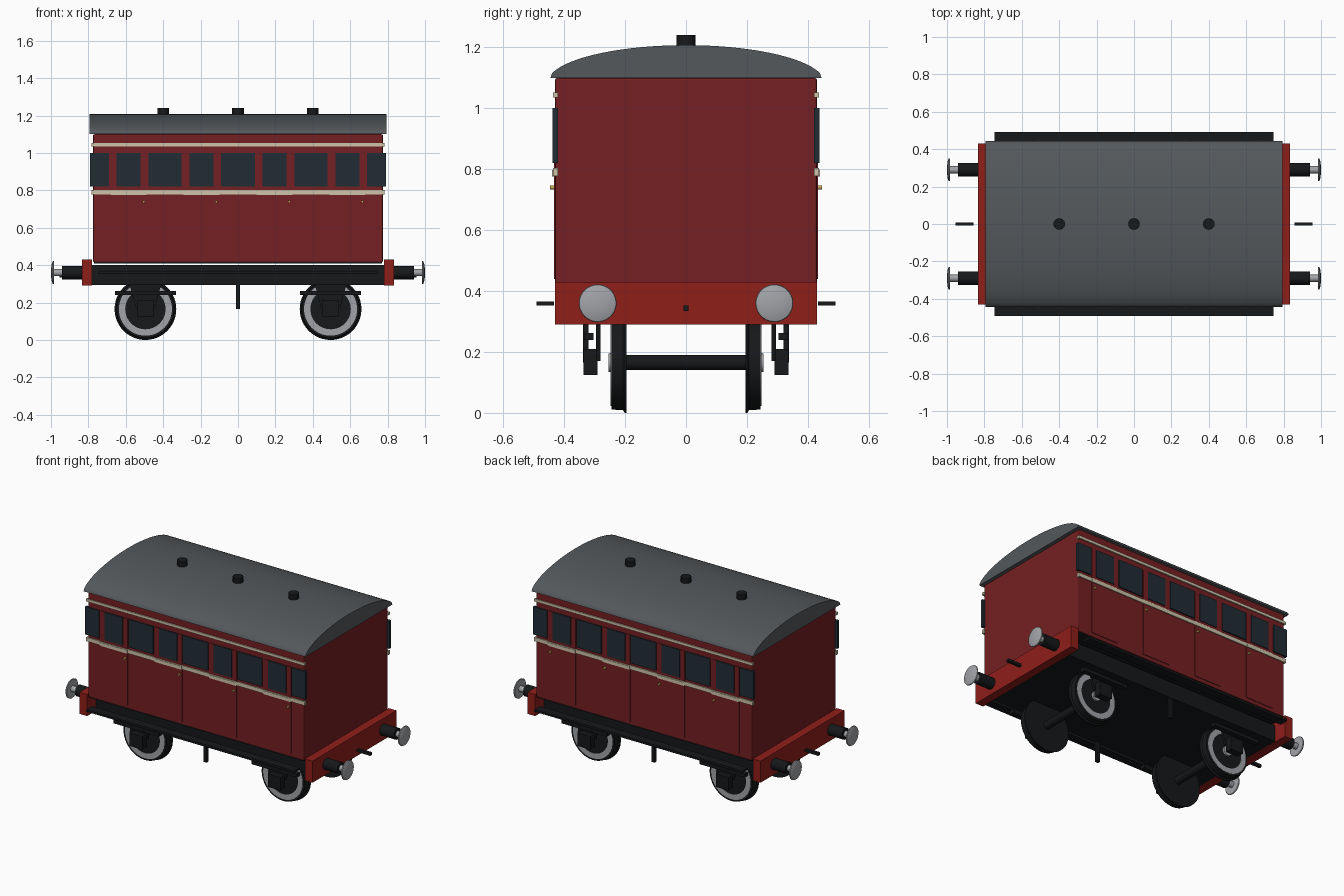
import bpy, bmesh, math

if "Cube" in bpy.data.objects:
    bpy.data.objects.remove(bpy.data.objects["Cube"])


def mat(name, r, g, b):
    m = bpy.data.materials.new(name)
    m.diffuse_color = (r, g, b, 1)
    m.use_nodes = True
    m.node_tree.nodes["Principled BSDF"].inputs["Base Color"].default_value = m.diffuse_color
    return m


RED = mat("maroon", 0.175, 0.014, 0.016)
BEAM = mat("bright_red", 0.28, 0.013, 0.01)
BLACK = mat("black", 0.008, 0.009, 0.01)
GLASS = mat("dark_glass", 0.015, 0.025, 0.035)
CREAM = mat("cream", 0.62, 0.55, 0.40)
ROOF = mat("roof_grey", 0.09, 0.098, 0.105)
STEEL = mat("steel", 0.36, 0.37, 0.39)
BRASS = mat("brass", 0.55, 0.38, 0.10)


def finish(name, bm, m, smooth=False):
    bmesh.ops.recalc_face_normals(bm, faces=bm.faces)
    me = bpy.data.meshes.new(name)
    bm.to_mesh(me)
    bm.free()
    ob = bpy.data.objects.new(name, me)
    bpy.context.collection.objects.link(ob)
    me.materials.append(m)
    if smooth:
        bpy.ops.object.select_all(action='DESELECT')
        ob.select_set(True)
        bpy.context.view_layer.objects.active = ob
        bpy.ops.object.shade_smooth_by_angle(angle=math.radians(35))
    return ob


def box(name, x, y, z, m, bevel=0):
    """Box from (min, max) ranges."""
    bm = bmesh.new()
    bmesh.ops.create_cube(bm, size=1)
    for v in bm.verts:
        for i, r in enumerate((x, y, z)):
            v.co[i] = (min(r), max(r))[v.co[i] > 0]
    if bevel:
        bmesh.ops.bevel(bm, geom=bm.edges[:], offset=bevel, segments=2,
                        affect='EDGES', profile=0.5)
    return finish(name, bm, m)


def extrude(name, pts, axis, lo, hi, m, smooth=False):
    """Extrude a closed 2D outline along x (points y,z) or y (points x,z)."""
    bm = bmesh.new()
    def place(p, d):
        return (d, p[0], p[1]) if axis == 'x' else (p[0], d, p[1])
    f = bm.faces.new([bm.verts.new(place(p, lo)) for p in pts])
    new = bmesh.ops.extrude_face_region(bm, geom=[f], use_keep_orig=True)['geom']
    for v in new:
        if isinstance(v, bmesh.types.BMVert):
            v.co['xyz'.index(axis)] = hi
    return finish(name, bm, m, smooth)


def lathe(name, prof, axis, centre, m, closed=False, sign=1, n=40):
    """Revolve (radius, distance) points around an axis through centre."""
    bm = bmesh.new()
    rings = []
    for r, d in prof:
        ring = []
        for k in range(n):
            a = 2 * math.pi * k / n
            c, s, d2 = r * math.cos(a), r * math.sin(a), d * sign
            o = {'x': (d2, c, s), 'y': (c, d2, s), 'z': (c, s, d2)}[axis]
            ring.append(bm.verts.new([o[i] + centre[i] for i in range(3)]))
        rings.append(ring)
    pairs = list(zip(rings, rings[1:]))
    if closed:
        pairs.append((rings[-1], rings[0]))
    else:
        bm.faces.new(rings[0])
        bm.faces.new(rings[-1])
    for a, b in pairs:
        for k in range(n):
            bm.faces.new((a[k], a[(k + 1) % n], b[(k + 1) % n], b[k]))
    return finish(name, bm, m, True)


# Body, floor and underframe
box("body", (-0.775, 0.775), (-0.43, 0.43), (0.415, 1.10), RED, 0.008)
box("floor", (-0.77, 0.77), (-0.425, 0.425), (0.41, 0.425), BLACK)
box("underframe", (-0.78, 0.78), (-0.34, 0.34), (0.295, 0.40), BLACK)

# Arched roof with overhang
arc = [(-0.445, 1.10)]
c15, s15 = math.cos(math.radians(15)), math.sin(math.radians(15))
for k in range(33):
    t = math.radians(165 - 150 * k / 32)
    arc.append((0.44 * math.cos(t) / c15, 1.115 + 0.092 * (math.sin(t) - s15) / (1 - s15)))
arc.append((0.445, 1.10))
extrude("roof", arc, 'x', -0.795, 0.795, ROOF, True)

# Roof ventilators
for x in (-0.4, 0, 0.4):
    lathe("roof_vent", [(0.031, 1.195), (0.031, 1.241)], 'z', (x, 0, 0), BLACK, n=24)

windows = [(-0.74, 0.10), (-0.39, 0.175), (0, 0.18), (0.39, 0.175), (0.74, 0.10)]
doors = (-0.585, -0.195, 0.195, 0.585)

for s in (-1, 1):
    # Windows, doors and door handles
    for x, w in windows + [(d, 0.13) for d in doors]:
        box("window", (x - w / 2, x + w / 2), (s * 0.42, s * 0.438), (0.82, 1.0), GLASS)
    for d in doors:
        box("door", (d - 0.098, d + 0.098), (s * 0.42, s * 0.434), (0.44, 1.0), RED)
        box("door_waist_trim", (d - 0.098, d + 0.098), (s * 0.42, s * 0.440),
            (0.776, 0.798), CREAM)
        lathe("door_handle", [(0.007, 0.425), (0.007, 0.446)], 'y', (d + 0.08, 0, 0.74),
              BRASS, sign=s, n=12)

    # Cream lining strips
    box("waist_trim", (-0.782, 0.782), (s * 0.42, s * 0.437), (0.778, 0.803), CREAM)
    box("upper_trim", (-0.782, 0.782), (s * 0.42, s * 0.437), (1.035, 1.052), CREAM)

    # Footboard and its post
    box("footboard", (-0.745, 0.745), (s * 0.433, s * 0.491), (0.352, 0.366), BLACK)
    box("centre_post", (-0.012, 0.012), (s * 0.32, s * 0.338), (0.165, 0.30), BLACK)

    # Buffer beam and drawhook
    box("buffer_beam", (s * 0.78, s * 0.835), (-0.43, 0.43), (0.29, 0.43), BEAM)
    box("drawhook", (s * 0.857, s * 0.955), (-0.009, 0.009), (0.335, 0.353), BLACK)

    # Buffers at this end
    for y in (-0.29, 0.29):
        c = (0, y, 0.36)
        lathe("buffer_housing", [(0.036, 0.83), (0.036, 0.94)], 'x', c, BLACK, sign=s)
        lathe("buffer_rod", [(0.019, 0.93), (0.019, 0.988)], 'x', c, STEEL, sign=s)
        lathe("buffer_head", [(0.059, 0.983), (0.062, 0.986), (0.060, 0.991), (0.045, 0.996),
                              (0.025, 0.999), (0.006, 1.0)], 'x', c, STEEL, sign=s)

    # Wheels, axle boxes, guards and springs on this side
    for x in (-0.495, 0.495):
        c = (x, 0, 0.165)
        lathe("wheel", [(0.165, 0.195), (0.165, 0.201), (0.156, 0.207), (0.154, 0.245)],
              'y', c, BLACK, sign=s, n=48)
        lathe("wheel_ring", [(0.108, 0.235), (0.142, 0.235), (0.142, 0.247),
                             (0.108, 0.247)], 'y', c, STEEL, True, s, 48)
        lathe("wheel_hub", [(0.032, 0.24), (0.03, 0.255)], 'y', c, STEEL, sign=s)
        box("axle_box", (x - 0.045, x + 0.045), (s * 0.29, s * 0.337),
            (0.125, 0.21), BLACK)
        guard = [(x - 0.085, 0.30), (x - 0.05, 0.17), (x + 0.05, 0.17), (x + 0.085, 0.30)]
        extrude("axle_guard", guard, 'y', s * 0.281, s * 0.295, BLACK)
        box("leaf_spring", (x - 0.163, x + 0.163), (s * 0.303, s * 0.335),
            (0.24, 0.262), BLACK)

# Axles
for x in (-0.495, 0.495):
    lathe("axle", [(0.025, -0.25), (0.025, 0.25)], 'y', (x, 0, 0.165), BLACK, n=24)
